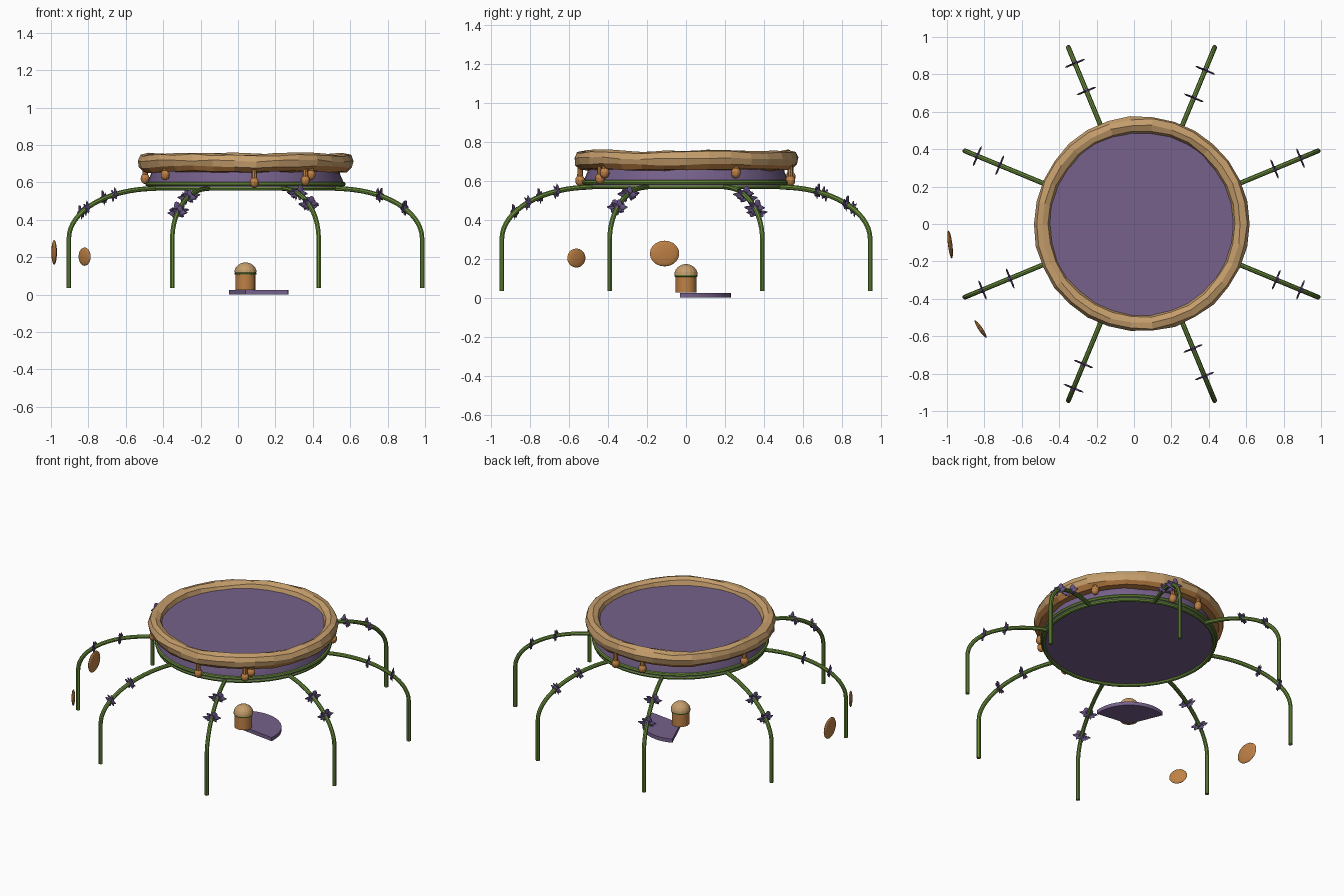
import bpy, bmesh, math, random
from math import sin, cos, pi, radians
from mathutils import Vector, Matrix

random.seed(4)
cube = bpy.data.objects.get("Cube")
if cube:
    bpy.data.objects.remove(cube)

CENTRE = Vector((0.04, 0, 0))


def material(name, rgb):
    m = bpy.data.materials.new(name)
    m.use_nodes = True
    m.diffuse_color = (*rgb, 1)
    m.node_tree.nodes["Principled BSDF"].inputs["Base Color"].default_value = (*rgb, 1)
    return m


purple = material("filling purple", (0.18, 0.12, 0.26))
violet = material("flower violet", (0.13, 0.085, 0.22))
green = material("vine green", (0.14, 0.26, 0.045))
orange = material("baked orange", (0.52, 0.22, 0.06))
tan = material("crust tan", (0.56, 0.34, 0.15))


def finish(name, bm, mats, smooth=True):
    bmesh.ops.recalc_face_normals(bm, faces=bm.faces)
    me = bpy.data.meshes.new(name)
    bm.to_mesh(me)
    bm.free()
    for m in mats:
        me.materials.append(m)
    ob = bpy.data.objects.new(name, me)
    bpy.context.collection.objects.link(ob)
    if smooth:
        bpy.ops.object.select_all(action="DESELECT")
        ob.select_set(True)
        bpy.context.view_layer.objects.active = ob
        bpy.ops.object.shade_smooth_by_angle(angle=radians(35))
    return ob


def lathe(name, profile, steps, mats, closed=False, smooth=True, edit=None):
    """Turn an (r, z) profile around the centre axis."""
    bm = bmesh.new()
    verts = [bm.verts.new((r, 0, z)) for r, z in profile]
    pairs = list(zip(verts, verts[1:])) + ([(verts[-1], verts[0])] if closed else [])
    edges = [bm.edges.new(p) for p in pairs]
    bmesh.ops.spin(bm, geom=verts + edges, axis=(0, 0, 1), cent=(0, 0, 0),
                   angle=2 * pi, steps=steps)
    bmesh.ops.remove_doubles(bm, verts=bm.verts, dist=0.0002)
    if edit:
        edit(bm)
    bmesh.ops.translate(bm, verts=bm.verts, vec=CENTRE)
    return finish(name, bm, mats, smooth)


def ring(name, radius, z, minor, mat, steps=48):
    circle = [(radius + minor * cos(a * pi / 4), z + minor * sin(a * pi / 4)) for a in range(8)]
    return lathe(name, circle, steps, [mat], closed=True)


def ellipsoid(bm, centre, scale, rot=Matrix(), u=12, v=8):
    bmesh.ops.create_uvsphere(
        bm, u_segments=u, v_segments=v, radius=1,
        matrix=Matrix.Translation(centre) @ rot @ Matrix.Diagonal((*scale, 1)))


# Round filled top, slightly flared at its foot
lathe("table_drum", [(0, 0.572), (0.525, 0.572), (0.525, 0.6), (0.505, 0.645),
                     (0.495, 0.715), (0, 0.715)], 48, [purple])


# Uneven crust rim, baked darker underneath
def crumple(bm):
    for v in bm.verts:
        a = math.atan2(v.co.y, v.co.x)
        k = 1 + random.uniform(-0.007, 0.007)
        v.co.x *= k
        v.co.y *= k
        v.co.z += 0.003 * sin(5 * a) + random.uniform(-0.005, 0.005)
    for f in bm.faces:
        f.material_index = int(f.calc_center_median().z < 0.69)


lathe("crust_rim", [(0.485, 0.7), (0.5, 0.74), (0.53, 0.753), (0.562, 0.745),
                    (0.576, 0.715), (0.568, 0.682), (0.545, 0.657), (0.5, 0.655)],
      30, [tan, orange], closed=True, smooth=False, edit=crumple)

# Vine bands around the foot of the drum
ring("upper_vine_band", 0.524, 0.591, 0.012, green)
ring("lower_vine_band", 0.516, 0.568, 0.012, green)

# Hanging drips: (angle, ball height)
drips = [(-85, 0.6), (-54, 0.61), (-50, 0.64), (28, 0.64),
         (79, 0.6), (100, 0.62), (170, 0.62), (218, 0.64)]
for i, (deg, z) in enumerate(drips):
    a = radians(deg)
    p = CENTRE + Vector((0.545 * cos(a), 0.545 * sin(a), z))
    bm = bmesh.new()
    ellipsoid(bm, p, (0.025, 0.025, 0.029), u=10)
    bmesh.ops.create_cone(bm, cap_ends=True, segments=8, radius1=0.016, radius2=0.012,
                          depth=0.7 - z,
                          matrix=Matrix.Translation(p + Vector((0, 0, (0.7 - z) / 2))))
    finish(f"drip_{i + 1}", bm, [orange])


# Arched vine legs, each with two flowers
def arch(t):
    return Vector((0.52 + 0.502 * sin(t), 0, 0.3 + 0.267 * cos(t)))


def vine_leg(i, spin):
    path = [arch(pi / 2 * k / 16) for k in range(17)] + [Vector((1.022, 0, 0.035))]
    sides = 8
    bm = bmesh.new()
    rows = []
    for k, p in enumerate(path):
        d = (path[min(k + 1, len(path) - 1)] - path[max(k - 1, 0)]).normalized()
        side = Vector((0, 1, 0))
        up = d.cross(side)
        rows.append([bm.verts.new(p + 0.013 * (side * cos(2 * pi * s / sides) +
                                               up * sin(2 * pi * s / sides)))
                     for s in range(sides)])
    for a, b in zip(rows, rows[1:]):
        for s in range(sides):
            n = (s + 1) % sides
            bm.faces.new((a[s], a[n], b[n], b[s]))
    bm.faces.new(rows[0])
    bm.faces.new(rows[-1])
    bm.transform(spin)
    finish(f"vine_leg_{i + 1}", bm, [green])


def flower(name, spin, radius):
    p = arch(math.asin((radius - 0.52) / 0.502))
    bm = bmesh.new()
    ellipsoid(bm, p, (0.017, 0.017, 0.015), u=8, v=6)
    # petals fan out across the vine, squashed in height
    squash = Matrix.Translation(p) @ Matrix.Diagonal((1, 1, 0.5, 1)) @ Matrix.Translation(-p)
    for k in range(6):
        a = radians(60 * k + random.uniform(-8, 8))
        centre = p + Vector((0, 0.032 * cos(a), 0.032 * sin(a)))
        start = len(bm.verts)
        ellipsoid(bm, centre, (0.006, 0.027, 0.015), Matrix.Rotation(a, 4, "X"), 6, 5)
        bm.verts.ensure_lookup_table()
        bmesh.ops.transform(bm, matrix=squash, verts=bm.verts[start:])
    bm.transform(spin)
    finish(name, bm, [violet], smooth=False)


spots = [(0.77, 0.92), (0.73, 0.89), (0.77, 0.93), (0.82, 0.95),
         (0.76, 0.92), (0.81, 0.95), (0.72, 0.88), (0.78, 0.92)]
for i, pair in enumerate(spots):
    spin = Matrix.Translation(CENTRE) @ Matrix.Rotation(radians(22.5 + 45 * i), 4, "Z")
    vine_leg(i, spin)
    for tag, radius in zip(("inner", "outer"), pair):
        flower(f"{tag}_flower_{i + 1}", spin, radius)

# Floor plate: a third of a disc
bm = bmesh.new()
outline = [bm.verts.new(CENTRE)]
for k in range(17):
    a = radians(-7.5 + 120 * k / 16)
    outline.append(bm.verts.new(CENTRE + Vector((0.23 * cos(a), 0.23 * sin(a), 0))))
base = bm.faces.new(outline)
top = bmesh.ops.extrude_face_region(bm, geom=[base])
bmesh.ops.translate(bm, vec=(0, 0, 0.024),
                    verts=[g for g in top["geom"] if isinstance(g, bmesh.types.BMVert)])
finish("floor_plate", bm, [purple])

# Small domed stool on the plate's corner
lathe("stool_body", [(0, 0.025), (0.054, 0.025), (0.054, 0.115), (0, 0.115)], 16, [orange])
ring("stool_band", 0.053, 0.112, 0.006, green, 20)
dome = [(0.06 * cos(k * pi / 12), 0.117 + 0.055 * sin(k * pi / 12)) for k in range(7)]
lathe("stool_dome", [(0, 0.117)] + dome, 16, [tan], smooth=False)

# Two floating flattened discs
discs = [("large_disc", (-0.983, -0.11, 0.226), (0.012, 0.076, 0.066), 7),
         ("small_disc", (-0.82, -0.562, 0.203), (0.011, 0.056, 0.049), 34)]
for name, centre, scale, turn in discs:
    bm = bmesh.new()
    ellipsoid(bm, centre, scale, Matrix.Rotation(radians(turn), 4, "Z"), 16, 10)
    finish(name, bm, [orange])
